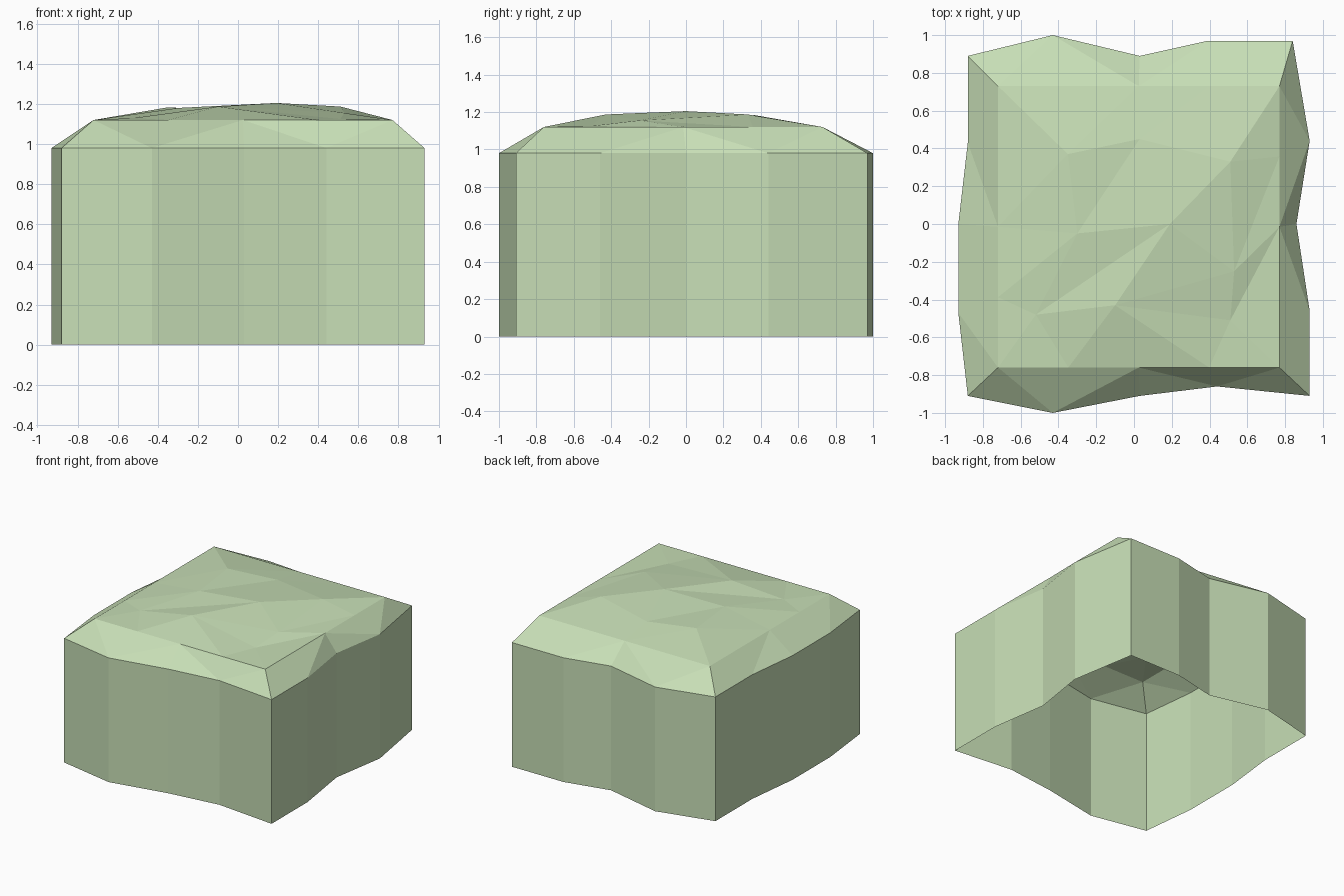
import bpy
import bmesh

cube = bpy.data.objects.get("Cube")
if cube:
    bpy.data.objects.remove(cube, do_unlink=True)

# One flat leaf colour
leaf = bpy.data.materials.new("pale_leaf_green")
leaf.use_nodes = True
colour = (0.57, 0.73, 0.465, 1)
leaf.diffuse_color = colour
shader = leaf.node_tree.nodes["Principled BSDF"]
shader.inputs["Base Color"].default_value = colour
shader.inputs["Roughness"].default_value = 0.9

N = 4                       # segments along each side
SHOULDER, RIM = 0.98, 1.12  # wall top and crown edge heights

# Uneven outline, counter-clockwise from the front right corner
OUTLINE = [(-.88, -.91), (-.43, -1), (.03, -.91), (.44, -.86),
           (.93, -.91), (.93, -.46), (.86, 0), (.93, .44),
           (.84, .97), (.39, .97), (.03, .89), (-.43, 1),
           (-.88, .89), (-.88, .43), (-.93, 0), (-.93, -.47)]

# Bumps inside the crown, keyed by column and row
BUMPS = {(1, 1): (-.52, -.48, 1.13), (2, 1): (-.10, -.43, 1.187), (3, 1): (.51, -.51, 1.125),
         (1, 2): (-.30, -.05, 1.18), (2, 2): (.19, 0, 1.205), (3, 2): (.53, -.25, 1.155),
         (1, 3): (-.35, .37, 1.183), (2, 3): (.03, .45, 1.165), (3, 3): (.51, .33, 1.187)}

bm = bmesh.new()


def ring(z):
    return [bm.verts.new((x, y, z)) for x, y in OUTLINE]


# Open-bottomed walls
base, shoulder = ring(0), ring(SHOULDER)
count = len(OUTLINE)
for i in range(count):
    j = (i + 1) % count
    bm.faces.new((base[i], base[j], shoulder[j], shoulder[i]))

# Crown grid with a flat rectangular edge
crown = {}
for c in range(N + 1):
    for r in range(N + 1):
        edge_point = (-.72 + 1.49 * c / N, -.76 + 1.49 * r / N, RIM)
        crown[c, r] = bm.verts.new(BUMPS.get((c, r), edge_point))
for c in range(N):
    for r in range(N):
        q = [crown[c, r], crown[c + 1, r], crown[c + 1, r + 1], crown[c, r + 1]]
        if (c, r) in ((2, 0), (0, 3), (3, 0)):
            q = q[1:] + q[:1]
        bm.faces.new((q[0], q[1], q[2]))
        bm.faces.new((q[0], q[2], q[3]))

# Sloping band between shoulder and crown, folded alternately
border = ([(i, 0) for i in range(N)] + [(N, i) for i in range(N)]
          + [(N - i, N) for i in range(N)] + [(0, N - i) for i in range(N)])
rim = [crown[key] for key in border]
for i in range(count):
    j = (i + 1) % count
    a, b, c, d = shoulder[i], shoulder[j], rim[j], rim[i]
    if i % 2:
        bm.faces.new((a, b, c))
        bm.faces.new((a, c, d))
    else:
        bm.faces.new((a, b, d))
        bm.faces.new((b, c, d))

mesh = bpy.data.meshes.new("hedge_block")
bm.to_mesh(mesh)
bm.free()
mesh.materials.append(leaf)
hedge = bpy.data.objects.new("hedge_block", mesh)
bpy.context.collection.objects.link(hedge)
